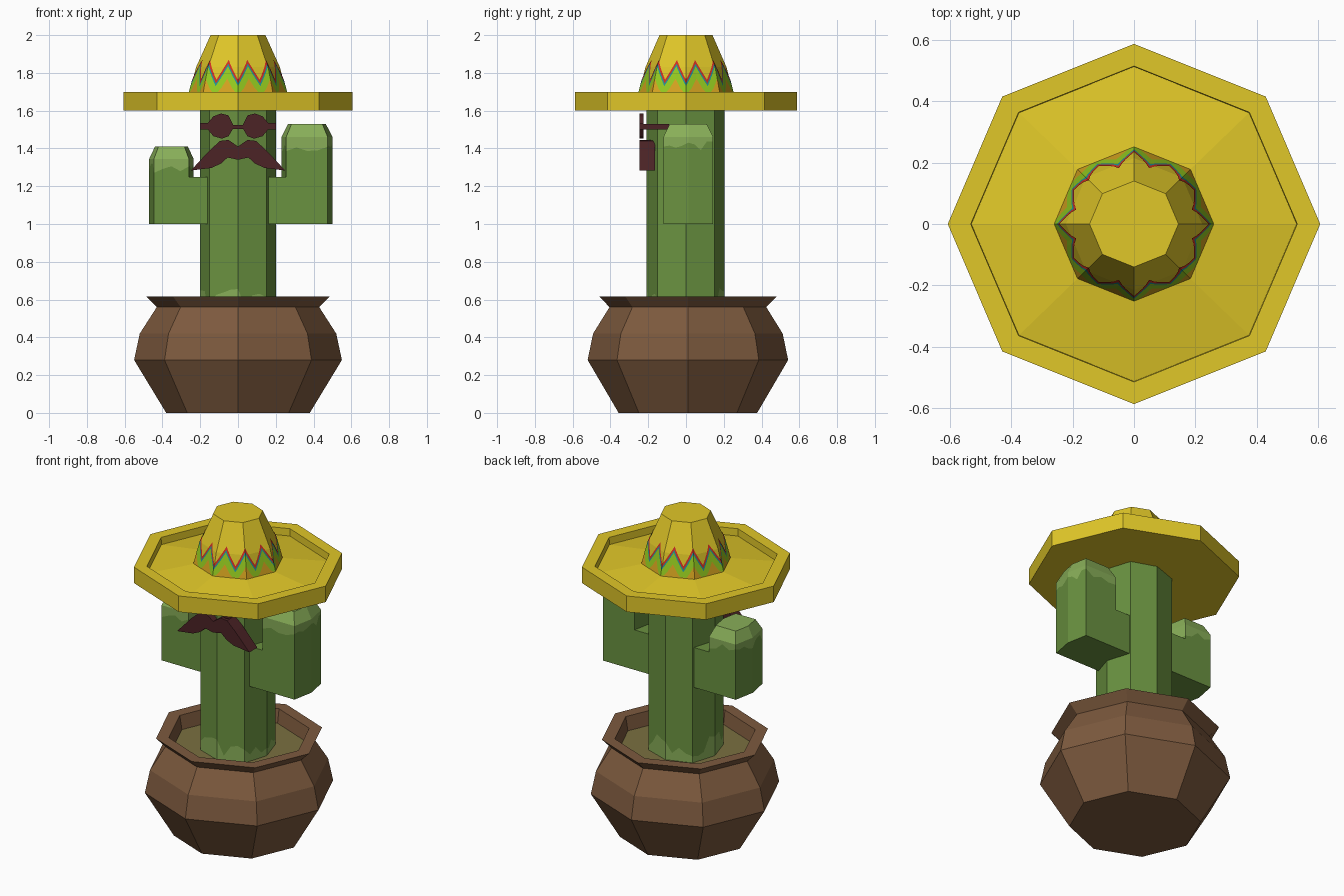
import bpy, bmesh, math, random

if "Cube" in bpy.data.objects:
    bpy.data.objects.remove(bpy.data.objects["Cube"])

random.seed(4)


def material(name, r, g, b):
    lin = [(c / 255 / 12.92 if c < 10 else ((c / 255 + 0.055) / 1.055) ** 2.4) for c in (r, g, b)]
    m = bpy.data.materials.new(name)
    m.diffuse_color = (*lin, 1)
    m.use_nodes = True
    m.node_tree.nodes["Principled BSDF"].inputs["Base Color"].default_value = m.diffuse_color
    return m


YELLOW = material("straw yellow", 224, 199, 40)
LIME = material("lime", 150, 205, 32)
RED = material("red", 208, 48, 36)
TEAL = material("teal", 32, 150, 152)
ORANGE = material("orange", 216, 165, 32)
GREEN = material("cactus green", 106, 146, 64)
PALE = material("pale green", 136, 174, 88)
BROWN = material("clay brown", 125, 90, 62)
SOIL = material("soil", 122, 112, 64)
MAROON = material("dark maroon", 76, 35, 38)


def finish(name, bm, mats, recalc=True):
    if recalc:
        bmesh.ops.recalc_face_normals(bm, faces=bm.faces)
    me = bpy.data.meshes.new(name)
    bm.to_mesh(me)
    bm.free()
    for m in mats:
        me.materials.append(m)
    ob = bpy.data.objects.new(name, me)
    bpy.context.collection.objects.link(ob)
    return ob


def loft(name, rings, mats, bands=None, caps=True):
    """Skin stacked closed rings; bands gives the material index of each band."""
    bm = bmesh.new()
    vs = [[bm.verts.new(p) for p in ring] for ring in rings]
    n = len(vs[0])
    for k in range(len(vs) - 1):
        for i in range(n):
            j = (i + 1) % n
            f = bm.faces.new((vs[k][i], vs[k][j], vs[k + 1][j], vs[k + 1][i]))
            f.material_index = bands[k] if bands else 0
    if caps:
        for ring, k in ((vs[0], 0), (vs[-1], -1)):
            bm.faces.new(ring).material_index = bands[k] if bands else 0
    return finish(name, bm, mats)


def octagon(r, z, sy=1.0, cy=0.0):
    return [(r * math.cos(i * math.pi / 4), cy + sy * r * math.sin(i * math.pi / 4), z) for i in range(8)]


def subdivide(plan, n=4):
    out = []
    for (x0, y0), (x1, y1) in zip(plan, plan[1:] + plan[:1]):
        out += [(x0 + (x1 - x0) * k / n, y0 + (y1 - y0) * k / n) for k in range(n)]
    return out


def slab(name, outline, y0, y1, mat):
    """Extrude an (x, z) outline along y."""
    return loft(name, [[(x, y, z) for x, z in outline] for y in (y0, y1)], [mat])


def box(name, x0, x1, y0, y1, z0, z1, mat):
    return slab(name, [(x0, z0), (x1, z0), (x1, z1), (x0, z1)], y0, y1, mat)


# Pot with flared lip, and its soil
pot = [(0.38, 0), (0.55, 0.28), (0.52, 0.42), (0.43, 0.56), (0.485, 0.615), (0.41, 0.615), (0.39, 0.5)]
loft("pot", [octagon(r, z, 0.965, 0.01) for r, z in pot], [BROWN])
loft("soil", [octagon(0.395, z, 0.965, 0.01) for z in (0.505, 0.53)], [SOIL])

# Cactus trunk with ragged pale foot
trunk = [(0.2, 0), (0.152, 0.152), (0, 0.205), (-0.152, 0.152),
         (-0.2, 0), (-0.152, -0.152), (0, -0.208), (0.152, -0.152)]
trunk = subdivide(trunk)
loft("cactus_trunk", [[(x, y, 0.51) for x, y in trunk],
                      [(x, y, random.uniform(0.55, 0.67)) for x, y in trunk],
                      [(x, y, 1.65) for x, y in trunk]], [GREEN, PALE], [1, 0])


# Cactus arms: upright with ragged pale tip, plus the link to the trunk
def arm(side, s, inner, outer, shoulder, top):
    w, cy, cx = 0.132, 0.012, s * (inner + outer) / 2
    plan = [(inner, 0), (inner + 0.025, -w), (outer - 0.025, -w),
            (outer, 0), (outer - 0.025, w), (inner + 0.025, w)]
    plan = subdivide([(s * x, y + cy) for x, y in plan])
    tip = [(cx + (x - cx) * 0.74, cy + (y - cy) * 0.74) for x, y in plan]
    loft(side + "_arm", [[(x, y, 1.0) for x, y in plan],
                         [(x, y, shoulder - random.uniform(0.02, 0.08)) for x, y in plan],
                         [(x, y, shoulder) for x, y in plan],
                         [(x, y, top) for x, y in tip]], [GREEN, PALE], [0, 1, 1])
    x0, x1 = sorted((s * 0.12, s * (inner + 0.08)))
    box(side + "_arm_link", x0, x1, cy - w, cy + w, 1.0, 1.25, GREEN)


arm("right", 1, 0.23, 0.5, 1.46, 1.53)
arm("left", -1, 0.235, 0.47, 1.345, 1.41)

# Glasses
lens = [(0.02, 1.515), (0.05, 1.575), (0.09, 1.585), (0.13, 1.57), (0.16, 1.535),
        (0.16, 1.5), (0.13, 1.465), (0.085, 1.452), (0.05, 1.465)]
for side, s in (("right", 1), ("left", -1)):
    slab(side + "_lens", [(s * x, z) for x, z in lens], -0.245, -0.225, MAROON)
    x0, x1 = sorted((s * 0.15, s * 0.2))
    box(side + "_hinge", x0, x1, -0.245, -0.225, 1.5, 1.535, MAROON)
    x0, x1 = sorted((s * 0.175, s * 0.2))
    box(side + "_temple", x0, x1, -0.23, -0.09, 1.5, 1.53, MAROON)
box("glasses_bridge", -0.035, 0.035, -0.245, -0.225, 1.502, 1.525, MAROON)

# Moustache, mirrored outline
half = [(0.05, 1.445), (0.095, 1.44), (0.15, 1.39), (0.25, 1.283),
        (0.14, 1.297), (0.09, 1.32), (0.055, 1.352)]
outline = [(0, 1.41)] + half + [(0, 1.34)] + [(-x, z) for x, z in reversed(half)]
slab("moustache", outline, -0.245, -0.165, MAROON)

# Hat: brim with raised rim, sunk sloping floor and tapered crown
HAT_SY = 0.967
hat = [(0.607, 1.6), (0.607, 1.7), (0.532, 1.7), (0.53, 1.655), (0.257, 1.695), (0.222, 1.83), (0.145, 2.0)]
loft("hat", [octagon(r, z, HAT_SY) for r, z in hat], [YELLOW])

# Painted zigzag band on the crown
STEPS = 96


def on_crown(i, z):
    (r0, z0), (r1, z1) = (hat[4], hat[5]) if z < 1.83 else (hat[5], hat[6])
    r = r0 + (r1 - r0) * (z - z0) / (z1 - z0) + 0.004
    k, t = divmod(i / 12, 1)
    a, b = k * math.pi / 4, (k + 1) * math.pi / 4
    x = math.cos(a) * (1 - t) + math.cos(b) * t
    y = math.sin(a) * (1 - t) + math.sin(b) * t
    return (r * x, r * y * HAT_SY, z)


def zigzag(i):
    return 1.73 + 0.105 * (1 - abs((i % 8) - 4) / 4)


edges = [lambda i: 1.698,
         lambda i: max(1.7, zigzag(i) - 0.065),
         zigzag,
         lambda i: zigzag(i) + 0.014,
         lambda i: zigzag(i) + 0.034]
bm = bmesh.new()
for band in range(4):
    for i in range(STEPS):
        quad = [on_crown(i, edges[band](i)), on_crown(i + 1, edges[band](i + 1)),
                on_crown(i + 1, edges[band + 1](i + 1)), on_crown(i, edges[band + 1](i))]
        bm.faces.new([bm.verts.new(p) for p in quad]).material_index = band
finish("hat_band", bm, [ORANGE, LIME, TEAL, RED], recalc=False)
